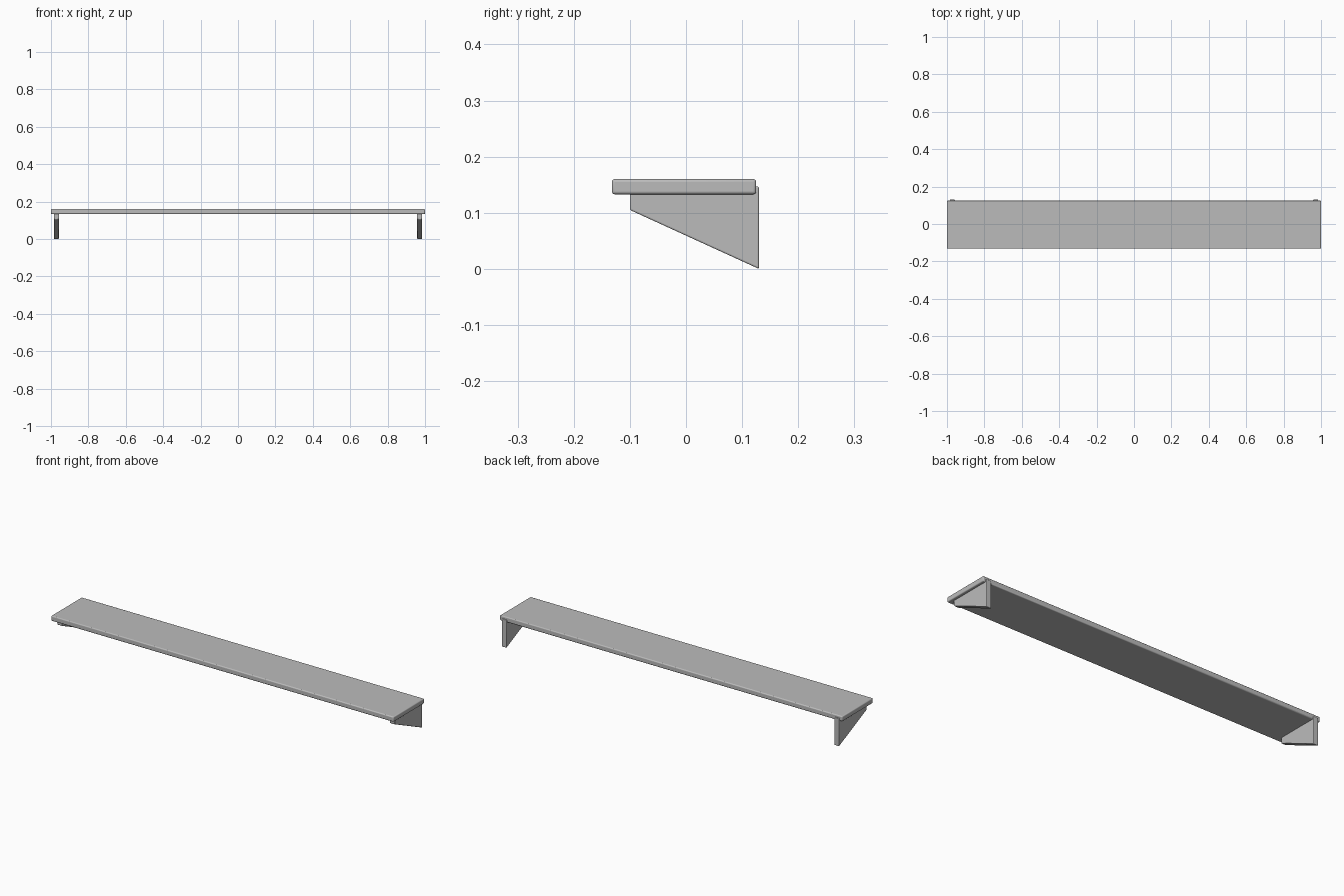
import bpy
import bmesh

cube = bpy.data.objects.get("Cube")
if cube:
    bpy.data.objects.remove(cube, do_unlink=True)

# Single grey finish
grey = bpy.data.materials.new("plain_grey")
grey.use_nodes = True
colour = (0.5, 0.5, 0.5, 1)
grey.diffuse_color = colour
grey.node_tree.nodes["Principled BSDF"].inputs["Base Color"].default_value = colour


def extruded(name, profile, x0, x1, bevel):
    """Extrude a (y, z) profile along x and round its edges."""
    bm = bmesh.new()
    face = bm.faces.new([bm.verts.new((x0, y, z)) for y, z in profile])
    moved = bmesh.ops.extrude_face_region(bm, geom=[face])["geom"]
    verts = [v for v in moved if isinstance(v, bmesh.types.BMVert)]
    bmesh.ops.translate(bm, verts=verts, vec=(x1 - x0, 0, 0))
    bmesh.ops.recalc_face_normals(bm, faces=bm.faces)
    mesh = bpy.data.meshes.new(name)
    bm.to_mesh(mesh)
    bm.free()
    mesh.materials.append(grey)
    obj = bpy.data.objects.new(name, mesh)
    bpy.context.collection.objects.link(obj)
    mod = obj.modifiers.new("rounded_edges", "BEVEL")
    mod.width = bevel
    mod.segments = 3
    mod.limit_method = "ANGLE"
    bpy.ops.object.select_all(action="DESELECT")
    obj.select_set(True)
    bpy.context.view_layer.objects.active = obj
    bpy.ops.object.shade_smooth_by_angle()
    return obj


# Long board
board = [(-0.132, 0.133), (0.125, 0.133), (0.125, 0.16), (-0.132, 0.16)]
extruded("shelf_board", board, -1, 1, 0.005)

# Tapered wall brackets, set into the underside and proud of the back edge
bracket = [(-0.1, 0.105), (0.13, 0), (0.13, 0.147), (-0.1, 0.147)]
for name, x in (("right_bracket", -0.971), ("left_bracket", 0.971)):
    extruded(name, bracket, x - 0.014, x + 0.014, 0.003)
